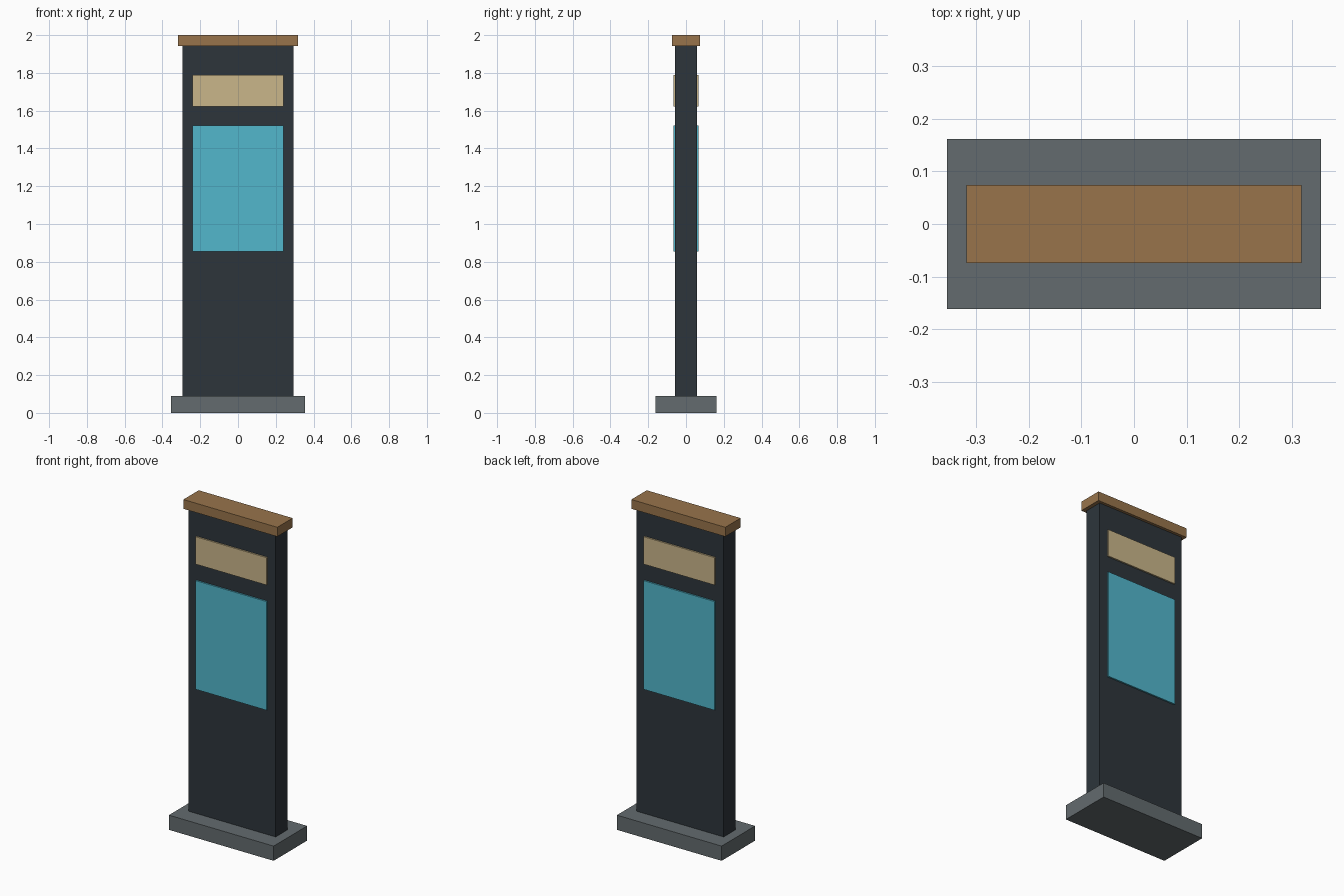
import bpy

if "Cube" in bpy.data.objects:
    bpy.data.objects.remove(bpy.data.objects["Cube"])


def srgb(r, g, b):
    """Convert 0-255 sRGB to a linear colour."""
    lin = [c / 255 / 12.92 if c <= 10 else ((c / 255 + 0.055) / 1.055) ** 2.4
           for c in (r, g, b)]
    return (*lin, 1.0)


def material(name, rgb):
    mat = bpy.data.materials.new(name)
    mat.diffuse_color = srgb(*rgb)
    mat.use_nodes = True
    mat.node_tree.nodes["Principled BSDF"].inputs["Base Color"].default_value = mat.diffuse_color
    return mat


def box(name, half_x, y0, y1, z0, z1, mat):
    """Box centred on x = 0, spanning the given y and z ranges."""
    bpy.ops.mesh.primitive_cube_add(size=1, location=(0, (y0 + y1) / 2, (z0 + z1) / 2))
    obj = bpy.context.object
    obj.name = name
    obj.scale = (2 * half_x, y1 - y0, z1 - z0)
    bpy.ops.object.transform_apply(location=False, rotation=False, scale=True)
    obj.data.materials.append(mat)
    return obj


charcoal = material("charcoal", (45, 53, 59))
stone = material("stone grey", (99, 107, 110))
wood = material("warm wood", (152, 116, 75))
cyan = material("screen cyan", (82, 183, 204))
sand = material("sand", (202, 182, 138))

BODY = 0.057    # half depth of the pillar
FACE = 0.0665   # outer face of the panels

# Plinth, pillar and overhanging cap
box("base", 0.355, -0.162, 0.162, 0, 0.09, stone)
box("pillar", 0.295, -BODY, BODY, 0.09, 1.943, charcoal)
box("cap", 0.318, -0.074, 0.074, 1.943, 2.0, wood)

# Screen and header panel on both the front and the back
for side, y0, y1 in (("front", -FACE, -BODY), ("back", BODY, FACE)):
    box(side + "_screen", 0.24, y0, y1, 0.855, 1.521, cyan)
    box(side + "_header_panel", 0.24, y0, y1, 1.622, 1.79, sand)
